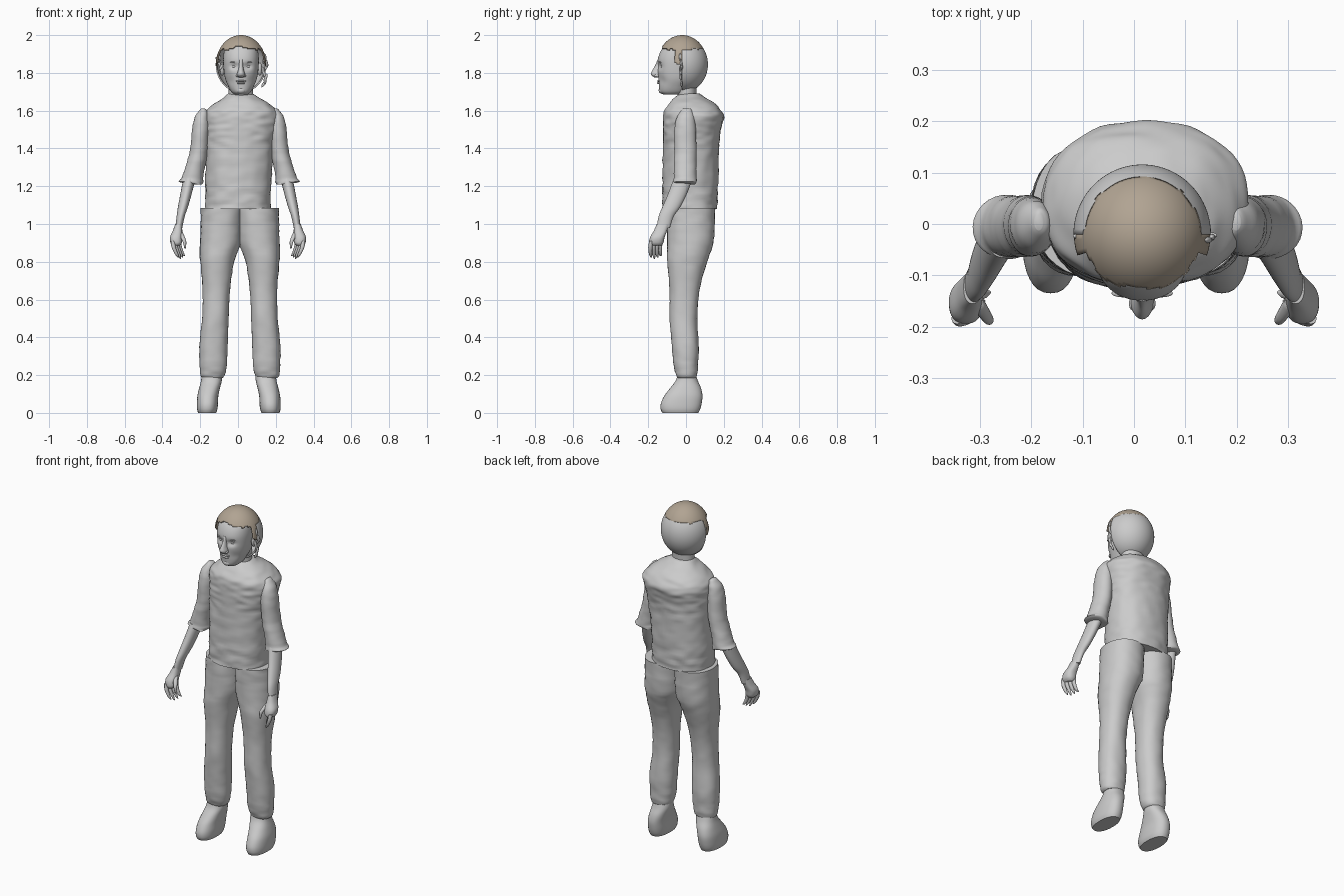
import bpy, bmesh, math, random
from mathutils import Vector, Matrix, noise

if "Cube" in bpy.data.objects:
    bpy.data.objects.remove(bpy.data.objects["Cube"])
random.seed(4)


def material(name, rgb):
    mat = bpy.data.materials.new(name)
    mat.use_nodes = True
    mat.diffuse_color = (*rgb, 1)
    mat.node_tree.nodes["Principled BSDF"].inputs["Base Color"].default_value = (*rgb, 1)
    return mat


GREY = material("clay grey", (.6, .6, .6))
TAN = material("hair tan", (.44, .37, .29))
HEAD_X = .016


def finish(name, bm, mat=GREY, angle=50):
    bmesh.ops.recalc_face_normals(bm, faces=bm.faces)
    mesh = bpy.data.meshes.new(name)
    bm.to_mesh(mesh)
    bm.free()
    obj = bpy.data.objects.new(name, mesh)
    bpy.context.collection.objects.link(obj)
    mesh.materials.append(mat)
    bpy.ops.object.select_all(action="DESELECT")
    obj.select_set(True)
    bpy.context.view_layer.objects.active = obj
    bpy.ops.object.shade_smooth_by_angle(angle=math.radians(angle))
    return obj


def smooth_rings(rings, steps):
    """Catmull-Rom interpolation between cross-sections."""
    pts = [rings[0], *rings, rings[-1]]
    out = []
    for a, b, c, d in zip(pts, pts[1:], pts[2:], pts[3:]):
        for k in range(steps):
            t = k / steps
            out.append([q + t / 2 * (r - p + t * (2 * p - 5 * q + 4 * r - s + t * (3 * (q - r) + s - p)))
                        for p, q, r, s in zip(a, b, c, d)])
    return out + [rings[-1]]


def loft(name, rings, side=1, shift=0, sides=32, power=2, steps=5, wrinkle=0, warp=None):
    """Skin over level sections, each (x0, x1, y0, y1, z)."""
    bm = bmesh.new()
    loops = []
    for x0, x1, y0, y1, z in smooth_rings(rings, steps):
        loop = []
        for i in range(sides):
            a = math.tau * i / sides
            cx, cy = (math.copysign(abs(f) ** (2 / power), f) for f in (math.cos(a), math.sin(a)))
            co = Vector(((x0 + x1) / 2 + cx * (x1 - x0) / 2, (y0 + y1) / 2 + cy * (y1 - y0) / 2, z))
            if wrinkle:
                fold = noise.noise(Vector((co.x * 16, co.y * 16, z * 34)))
                co += Vector((cx, cy, 0)) * fold * wrinkle
            if warp:
                co = warp(co)
            co.x = side * co.x + shift
            loop.append(bm.verts.new(co))
        loops.append(loop)
    for low, high in zip(loops, loops[1:]):
        for i in range(sides):
            j = (i + 1) % sides
            bm.faces.new((low[i], low[j], high[j], high[i]))
    bm.faces.new(loops[0])
    bm.faces.new(loops[-1])
    return finish(name, bm)


def blob(name, at, size, mat=GREY, tilt=0):
    bm = bmesh.new()
    turn = Matrix.Rotation(tilt, 4, "Y")
    bmesh.ops.create_icosphere(bm, subdivisions=3, radius=1,
                               matrix=Matrix.Translation(at) @ turn @ Matrix.Diagonal((*size, 1)))
    return finish(name, bm, mat)


def finger(name, points, radius, side, shift):
    rings = [(x - r, x + r, y - r, y + r, z)
             for (x, y, z), r in zip(points, (radius, radius, radius * .8, radius * .3))]
    loft(name, rings, side, shift, sides=12, steps=3)


# Shirt body and neck
loft("shirt_body", [
    (-.172, .172, -.125, .165, 1.08), (-.172, .175, -.125, .17, 1.2),
    (-.172, .19, -.122, .175, 1.4), (-.175, .21, -.122, .185, 1.5),
    (-.178, .222, -.12, .2, 1.56), (-.165, .205, -.115, .185, 1.6),
    (-.12, .16, -.09, .15, 1.64), (-.075, .105, -.06, .1, 1.67),
    (-.05, .08, -.035, .07, 1.69)], sides=64, power=2.3, steps=9, wrinkle=.006)
loft("neck", [(-.055, .085, -.045, .06, 1.6), (-.05, .08, -.045, .055, 1.68),
              (-.05, .08, -.05, .06, 1.76)])

# Limbs, the same on both sides
for label, s in (("left", 1), ("right", -1)):
    loft(label + "_trouser_leg", [
        (-.012, .207, -.1, .155, 1.085), (-.012, .208, -.1, .152, 1),
        (-.005, .212, -.1, .145, .9), (.03, .21, -.1, .113, .8),
        (.052, .197, -.087, .072, .65), (.06, .2, -.087, .06, .5),
        (.065, .215, -.075, .068, .35), (.07, .212, -.065, .062, .25),
        (.08, .21, -.052, .058, .2), (.09, .2, -.045, .05, .185)],
        s, .01, power=2.2, wrinkle=.004)
    loft(label + "_shoe", [
        (.12, .215, -.125, .065, 0), (.113, .221, -.134, .075, .02),
        (.11, .222, -.133, .083, .05), (.108, .219, -.115, .087, .09),
        (.1, .21, -.085, .08, .13), (.09, .2, -.055, .063, .17),
        (.09, .195, -.042, .05, .21)], s, .004, power=2.3)
    loft(label + "_sleeve", [
        (.2, .225, -.06, .045, 1.208), (.19, .315, -.068, .058, 1.222),
        (.192, .305, -.065, .056, 1.245), (.18, .282, -.065, .055, 1.31),
        (.165, .26, -.062, .055, 1.4), (.16, .25, -.062, .052, 1.5),
        (.162, .238, -.05, .046, 1.56), (.17, .212, -.025, .033, 1.6),
        (.185, .2, -.012, .02, 1.612)], s, .007, wrinkle=.003)
    loft(label + "_forearm", [
        (.295, .332, -.155, -.085, .98), (.282, .325, -.145, -.065, 1.04),
        (.265, .318, -.125, -.03, 1.09), (.245, .305, -.095, .005, 1.16),
        (.225, .29, -.065, .035, 1.24)], s)
    loft(label + "_palm", [
        (.31, .345, -.185, -.13, .885), (.297, .357, -.194, -.12, .9),
        (.296, .36, -.19, -.113, .93), (.295, .345, -.17, -.1, .965),
        (.297, .332, -.155, -.09, 1)], s, power=2.4)
    for k in range(4):
        x, y = .345 - .011 * k, -.184 + .017 * k
        tip = .815 + .008 * abs(k - 1)
        finger(f"{label}_finger_{k + 1}", [(x, y, .91), (x - .005, y - .005, .875),
               (x - .02, y - .003, .84), (x - .03, y, tip)], .011, s, 0)
    finger(label + "_thumb", [(.305, -.15, .955), (.293, -.172, .93),
           (.283, -.187, .905), (.28, -.19, .87)], .012, s, 0)


# Face, with eye sockets and cheeks pressed into the front
def sculpt(co):
    if co.y < -.04:
        for sx in (-1, 1):
            socket = ((co.x - sx * .036) / .022) ** 2 + ((co.z - 1.835) / .016) ** 2
            cheek = ((co.x - sx * .055) / .022) ** 2 + ((co.z - 1.755) / .025) ** 2
            co.y += .014 * math.exp(-socket) + .006 * math.exp(-cheek)
    return co


loft("face", [
    (-.035, .035, -.12, -.03, 1.685), (-.052, .052, -.138, 0, 1.7),
    (-.068, .068, -.143, .02, 1.73), (-.084, .084, -.146, .05, 1.77),
    (-.092, .092, -.15, .06, 1.82), (-.094, .094, -.147, .06, 1.88),
    (-.085, .085, -.125, .05, 1.93), (-.06, .06, -.088, .03, 1.96),
    (-.03, .03, -.05, .01, 1.98)], 1, HEAD_X, sides=72, power=2.2, steps=8, warp=sculpt)
loft("nose", [
    (-.01, .01, -.165, -.12, 1.775), (-.022, .022, -.178, -.12, 1.783),
    (-.021, .021, -.186, -.12, 1.795), (-.015, .015, -.178, -.12, 1.815),
    (-.011, .011, -.163, -.12, 1.84), (-.012, .012, -.151, -.12, 1.87)],
    1, HEAD_X, sides=20)
for label, s in (("left", 1), ("right", -1)):
    x = HEAD_X + s * .036
    blob(label + "_eye", (x, -.122, 1.834), (.015, .012, .009))
    blob(label + "_brow", (x, -.135, 1.857), (.024, .008, .005), tilt=s * .1)
    blob(label + "_nostril", (HEAD_X + s * .017, -.155, 1.785), (.009, .014, .008))
    blob(label + "_ear", (HEAD_X + s * .1, -.015, 1.82), (.012, .02, .035))
blob("upper_lip", (HEAD_X, -.142, 1.757), (.027, .012, .005))
blob("lower_lip", (HEAD_X, -.142, 1.746), (.023, .012, .006))
blob("chin", (HEAD_X, -.125, 1.707), (.026, .02, .018))


# Rear skull shell and hair cap, both trimmed from a round shell
def shell(name, mat, radii, keep, thickness):
    bm = bmesh.new()
    bmesh.ops.create_uvsphere(bm, u_segments=80, v_segments=60, radius=1)
    centre = Vector((HEAD_X, -.02, 1.845))
    for v in bm.verts:
        v.co = centre + Vector(a * b for a, b in zip(v.co, radii))
    bmesh.ops.delete(bm, geom=[v for v in bm.verts if not keep(v.co)], context="VERTS")
    obj = finish(name, bm, mat, 60)
    mod = obj.modifiers.new("thickness", "SOLIDIFY")
    mod.thickness = thickness
    mod.offset = -1


def hair_area(co):
    ragged = random.uniform(-.006, .006)
    if co.y > -.018:
        return co.z > 1.922 + ragged
    if co.y > -.065:
        return co.z > 1.825 - (co.y + .02) * .6 + ragged
    return co.z > 1.935 - abs(co.x - HEAD_X) * .15 + ragged


shell("skull_back", GREY, (.134, .136, .15), lambda co: co.y > -.021, .008)
shell("hair_cap", TAN, (.133, .134, .155), hair_area, .006)

# Loose side locks framing the face
for s, count, reach in ((1, 9, .128), (-1, 5, .116)):
    for k in range(count):
        spot = (HEAD_X + s * (reach + random.uniform(-.012, .01)), -.03 + random.uniform(-.008, .008),
                1.885 - .018 * k)
        blob(f"side_lock_{'left' if s > 0 else 'right'}_{k + 1}", spot,
             (.007, .006, .02), tilt=s * random.uniform(-.6, .6))
